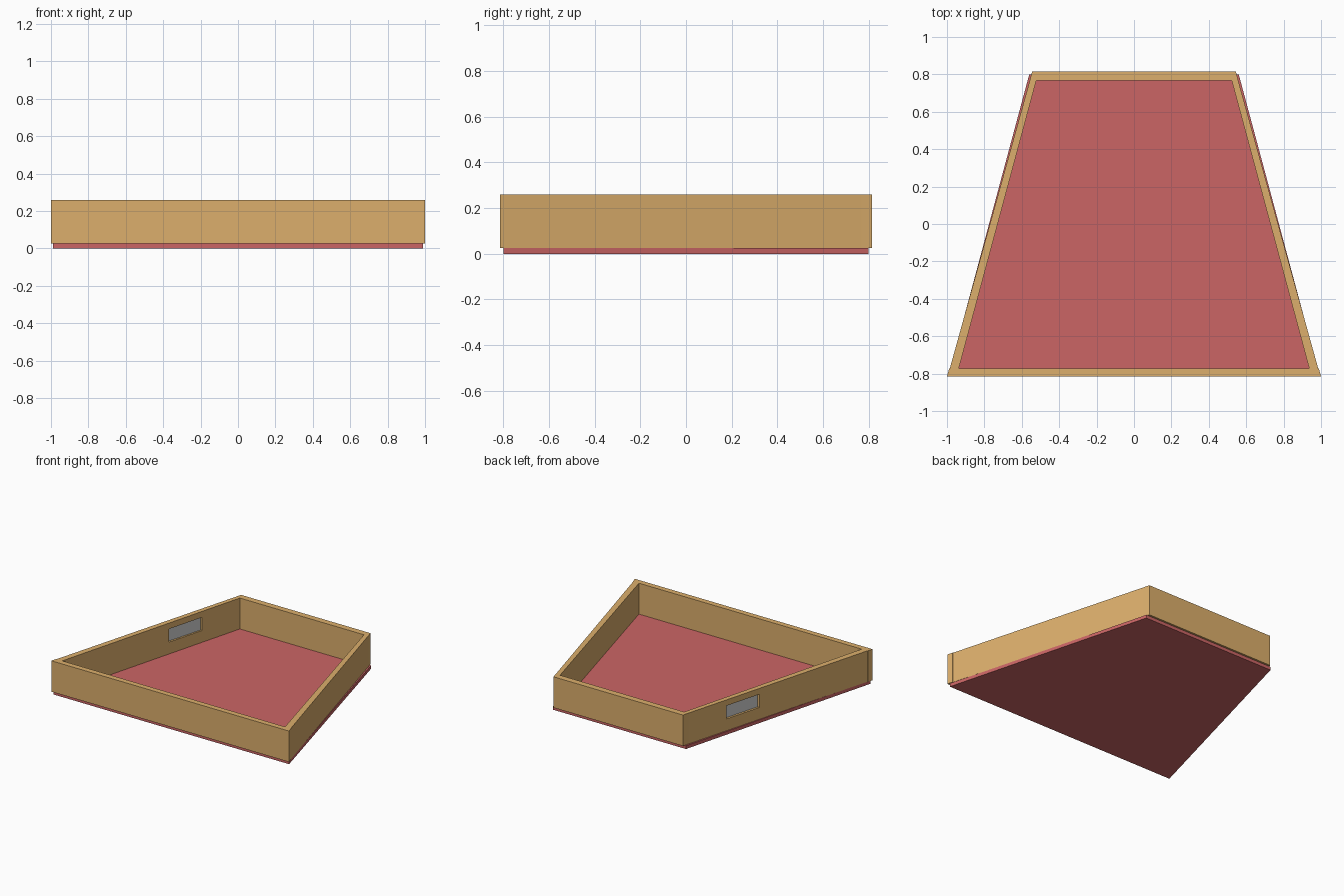
import bpy, bmesh
from mathutils import Vector

if "Cube" in bpy.data.objects:
    bpy.data.objects.remove(bpy.data.objects["Cube"])


def material(name, rgb):
    m = bpy.data.materials.new(name)
    m.diffuse_color = (*rgb, 1)
    m.use_nodes = True
    m.node_tree.nodes["Principled BSDF"].inputs["Base Color"].default_value = m.diffuse_color
    return m


wood = material("wood", (0.72, 0.43, 0.15))
red = material("red_floor", (0.60, 0.13, 0.13))


def prism(name, outline, z0, z1, mat=None):
    """Extrude a plan outline from z0 up to z1."""
    bm = bmesh.new()
    face = bm.faces.new([bm.verts.new((x, y, z0)) for x, y in outline])
    top = bmesh.ops.extrude_face_region(bm, geom=[face])["geom"]
    bmesh.ops.translate(bm, vec=(0, 0, z1 - z0),
                        verts=[v for v in top if isinstance(v, bmesh.types.BMVert)])
    bmesh.ops.recalc_face_normals(bm, faces=bm.faces)
    me = bpy.data.meshes.new(name)
    bm.to_mesh(me)
    bm.free()
    ob = bpy.data.objects.new(name, me)
    bpy.context.collection.objects.link(ob)
    if mat:
        me.materials.append(mat)
    return ob


def symmetric(front_w, front_y, back_w, back_y):
    return [(-front_w, front_y), (front_w, front_y), (back_w, back_y), (-back_w, back_y)]


BASE, TOP = 0.025, 0.26

# Tapered floor board
prism("floor_board", symmetric(0.99, -0.80, 0.56, 0.80), 0, BASE, red)

# Front and back boards
prism("front_board", symmetric(1.0, -0.815, 0.988, -0.773), BASE, TOP, wood)
prism("back_board", symmetric(0.557, 0.768, 0.545, 0.815), BASE, TOP, wood)

# Slanted side boards, fitted between front and back boards
sides = {}
for name, s in (("left_board", -1), ("right_board", 1)):
    outline = [(s * 0.985, -0.773), (s * 0.557, 0.768), (s * 0.522, 0.768), (s * 0.937, -0.773)]
    sides[name] = prism(name, outline, BASE, TOP, wood)


def along_left_wall(y0, y1, outer, inner):
    """Plan strip parallel to the left board, offset from its outer face."""
    def x(y):
        return -0.985 + (y + 0.773) * 0.428 / 1.541
    return [(x(y0) + outer, y0), (x(y1) + outer, y1), (x(y1) + inner, y1), (x(y0) + inner, y0)]


# Window opening through the left board
cutter = prism("window_cutter", along_left_wall(0.155, 0.44, -0.1, 0.15), 0.115, 0.215)
cutter.hide_render = True
cutter.hide_viewport = True
cut = sides["left_board"].modifiers.new("window", "BOOLEAN")
cut.operation = "DIFFERENCE"
cut.solver = "EXACT"
cut.object = cutter

# Grey pane set in the window
prism("window_pane", along_left_wall(0.155, 0.44, 0.017, 0.025), 0.115, 0.215)
